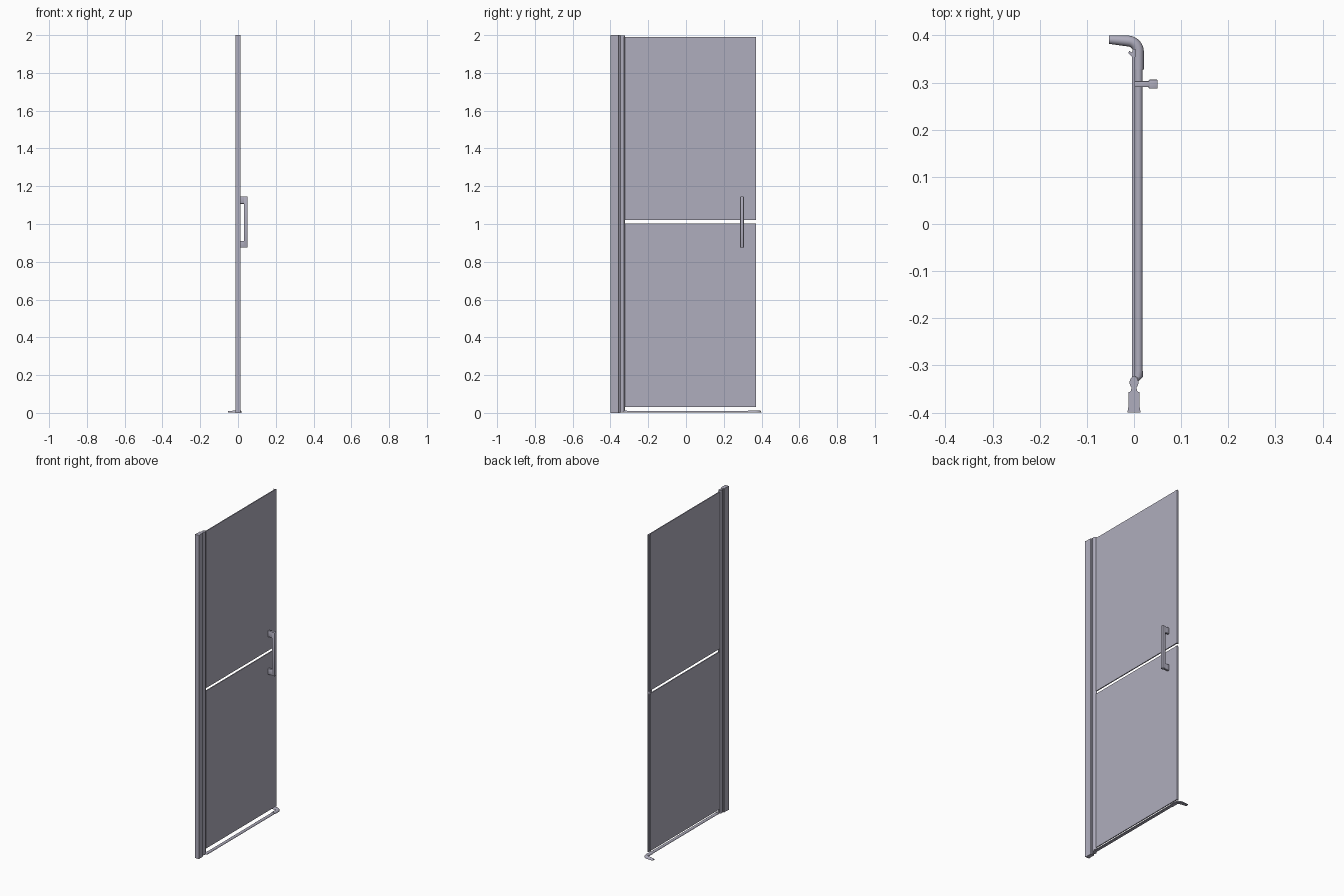
import bpy, bmesh
from math import radians, sin, cos, pi
from mathutils import Vector

cube = bpy.data.objects.get("Cube")
if cube:
    bpy.data.objects.remove(cube, do_unlink=True)

metal = bpy.data.materials.new("lavender_grey")
metal.use_nodes = True
COLOUR = (0.43, 0.42, 0.51, 1)
metal.diffuse_color = COLOUR
metal.node_tree.nodes["Principled BSDF"].inputs["Base Color"].default_value = COLOUR


def finish(name, bm, smooth=True):
    bmesh.ops.recalc_face_normals(bm, faces=bm.faces)
    mesh = bpy.data.meshes.new(name)
    bm.to_mesh(mesh)
    bm.free()
    mesh.materials.append(metal)
    obj = bpy.data.objects.new(name, mesh)
    bpy.context.collection.objects.link(obj)
    if smooth:
        bpy.ops.object.select_all(action='DESELECT')
        obj.select_set(True)
        bpy.context.view_layer.objects.active = obj
        bpy.ops.object.shade_smooth_by_angle(angle=radians(35))
    return obj


def extrude(name, outline, z0, z1):
    """Upright bar with the given plan outline."""
    bm = bmesh.new()
    face = bm.faces.new([bm.verts.new((x, y, z0)) for x, y in outline])
    top = bmesh.ops.extrude_face_region(bm, geom=[face])["geom"]
    bmesh.ops.translate(bm, vec=(0, 0, z1 - z0),
                        verts=[v for v in top if isinstance(v, bmesh.types.BMVert)])
    return finish(name, bm)


def box(name, lo, hi, bevel=0):
    bm = bmesh.new()
    bmesh.ops.create_cube(bm, size=1)
    for v in bm.verts:
        v.co = Vector([lo[i] + (v.co[i] + 0.5) * (hi[i] - lo[i]) for i in range(3)])
    if bevel:
        bmesh.ops.bevel(bm, geom=bm.edges[:], offset=bevel, segments=2,
                        profile=0.5, affect='EDGES')
    return finish(name, bm, bevel > 0)


def mirrored(half):
    return half + [(-x, y) for x, y in reversed(half)]


# Wall post with its flared foot edge and narrow neck
extrude("wall_post", mirrored([(0.014, -0.4), (0.012, -0.388), (0.012, -0.357),
                               (0.007, -0.355), (0.005, -0.346)]), 0, 2)

# Round pivot strip between post and panels
pivot = [(0.0095 * sin(a), -0.336 - 0.013 * cos(a))
         for a in [2 * pi * i / 14 for i in range(14)]]
extrude("pivot_strip", pivot, 0.002, 1.998)

# Angled clamp that carries the panels
extrude("panel_clamp", [(-0.004, -0.33), (0.003, -0.332), (0.008, -0.326),
                        (0.002, -0.322), (-0.004, -0.322)], 0.01, 1.99)

# Two panels, each with an edge seal
for name, z0, z1 in (("lower", 0.03, 1.003), ("upper", 1.021, 1.99)):
    box(name + "_panel", (-0.004, -0.327, z0), (0.002, 0.366, z1))
    extrude(name + "_edge_seal", [(-0.004, 0.354), (-0.012, 0.362), (-0.010, 0.367),
                                  (-0.004, 0.363), (-0.003, 0.371), (0.003, 0.371),
                                  (0.003, 0.354)], z0, z1)

# Handle: two arms and an upright grip
for name, z0, z1 in (("lower", 0.875, 0.911), ("upper", 1.107, 1.145)):
    box(name + "_handle_arm", (0.001, 0.29, z0), (0.036, 0.303, z1), 0.002)
box("handle_grip", (0.031, 0.287, 0.875), (0.05, 0.306, 1.145), 0.002)


def sweep(name, stations):
    """Domed floor rail through (x, y, direction angle, half width, height)."""
    bm = bmesh.new()
    rings = []
    for x, y, angle, width, height in stations:
        side = Vector((sin(angle), -cos(angle), 0))
        rings.append([bm.verts.new(Vector((x, y, 0.001)) + side * width * cos(t)
                                   + Vector((0, 0, height * sin(t))))
                      for t in [pi * i / 8 for i in range(9)]])
    for a, b in zip(rings, rings[1:]):
        for i in range(9):
            j = (i + 1) % 9
            bm.faces.new((a[i], a[j], b[j], b[i]))
    bm.faces.new(rings[0])
    bm.faces.new(rings[-1])
    return finish(name, bm)


# Straight floor rail with a start cap
sweep("floor_rail", [(0.0095, -0.318, pi / 2, 0.009, 0.010),
                     (0.0095, 0.332, pi / 2, 0.009, 0.010)])
sweep("rail_cap", [(0.004, -0.330, radians(50), 0.006, 0.011),
                   (0.0095, -0.323, pi / 2, 0.010, 0.012),
                   (0.0095, -0.312, pi / 2, 0.010, 0.012)])

# Bent end of the floor rail, tapering to its tip
bend = [(0.0095, 0.328, pi / 2, 0.0112, 0.012)]
for i in range(9):
    a = pi / 2 * i / 8
    bend.append((-0.0135 + 0.023 * cos(a), 0.365 + 0.023 * sin(a), pi / 2 + a, 0.0115, 0.012))
bend.append((-0.053, 0.391, pi, 0.009, 0.008))
sweep("rail_elbow", bend)
